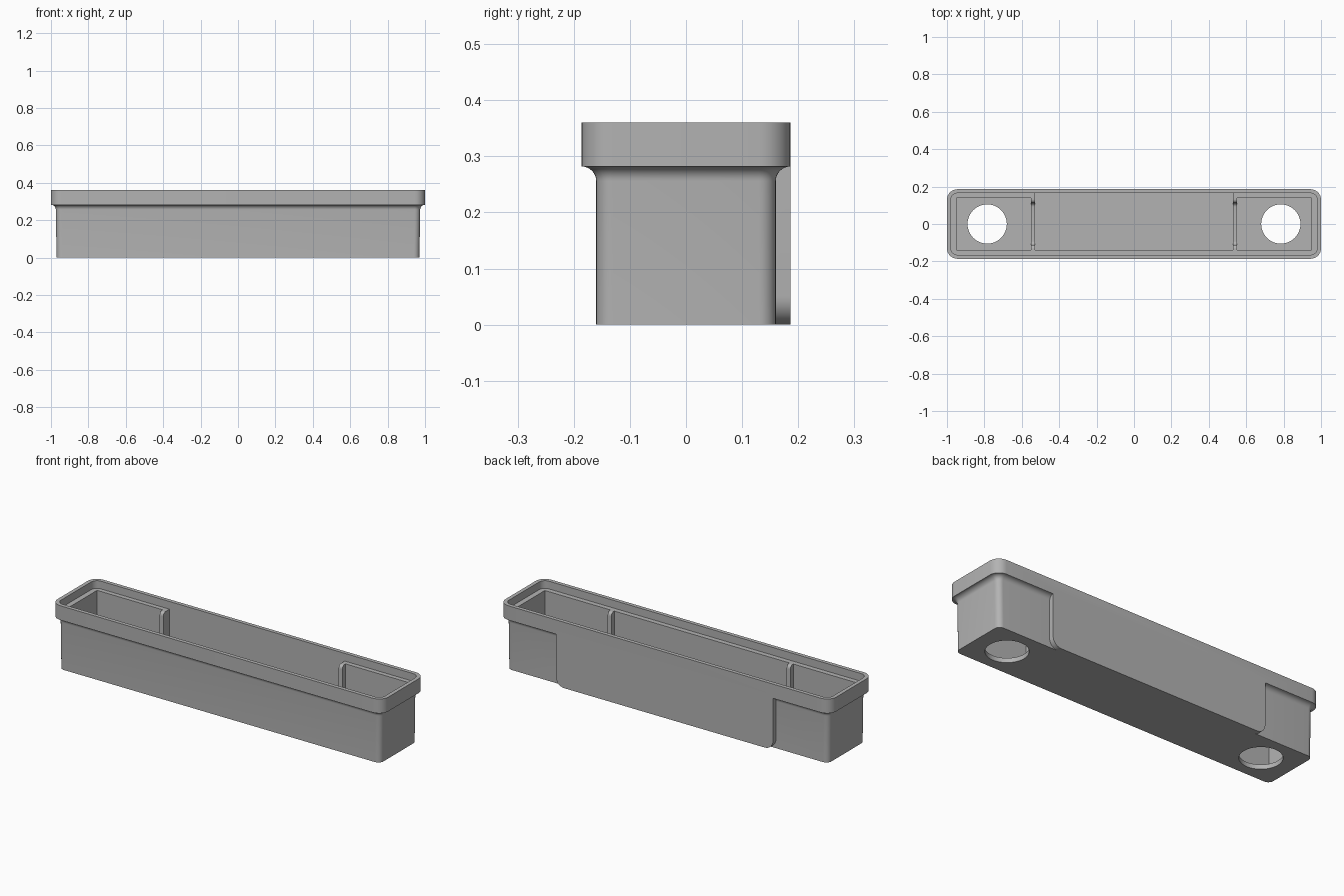
import bpy, bmesh
from math import sin, cos, pi

cube = bpy.data.objects.get("Cube")
if cube:
    bpy.data.objects.remove(cube)

grey = bpy.data.materials.new("grey plastic")
grey.use_nodes = True
COLOUR = (0.45, 0.45, 0.45, 1)
grey.diffuse_color = COLOUR
grey.node_tree.nodes["Principled BSDF"].inputs["Base Color"].default_value = COLOUR


def arc(cx, cy, r, start, end, n=8):
    """Points along an arc, angles in quarter turns."""
    angles = [(start + (end - start) * i / n) * pi / 2 for i in range(n + 1)]
    return [(cx + r * cos(a), cy + r * sin(a)) for a in angles]


def rounded_rect(hx, hy, r):
    corners = [(1, 1), (-1, 1), (-1, -1), (1, -1)]
    return [p for q, (sx, sy) in enumerate(corners)
            for p in arc(sx * (hx - r), sy * (hy - r), r, q, q + 1)]


def loft(name, rings):
    """Closed solid through rings of equal point count."""
    bm = bmesh.new()
    loops = [[bm.verts.new(p) for p in ring] for ring in rings]
    bm.faces.new(loops[0])
    bm.faces.new(loops[-1])
    for a, b in zip(loops, loops[1:]):
        for i in range(len(a)):
            j = (i + 1) % len(a)
            bm.faces.new((a[i], a[j], b[j], b[i]))
    bmesh.ops.recalc_face_normals(bm, faces=bm.faces)
    mesh = bpy.data.meshes.new(name)
    bm.to_mesh(mesh)
    bm.free()
    obj = bpy.data.objects.new(name, mesh)
    bpy.context.collection.objects.link(obj)
    mesh.materials.append(grey)
    return obj


def prism_z(name, outline, z0, z1, dx=0):
    return loft(name, [[(x + dx, y, z) for x, y in outline] for z in (z0, z1)])


def box(name, x0, x1, y0, y1, z0, z1):
    return prism_z(name, [(x0, y0), (x1, y0), (x1, y1), (x0, y1)], z0, z1)


def combine(target, other, operation):
    mod = target.modifiers.new(operation, 'BOOLEAN')
    mod.operation, mod.solver, mod.object = operation, 'EXACT', other
    bpy.context.view_layer.objects.active = target
    bpy.ops.object.modifier_apply(modifier=mod.name)
    bpy.data.objects.remove(other)


HX, HY, TOP, LEDGE, FLOOR = 1.0, 0.186, 0.36, 0.318, 0.025
STEP = 0.026                      # overhang of the rim over the body
RIM_Z = 0.282

# Outer shell: body, cove under the rim, rim
profile = [(STEP, 0)] + [(HX - x, z) for x, z in
                         arc(HX, RIM_Z - STEP, STEP, 2, 1)] + [(0, TOP)]
tray = loft("tray", [[(x, y, z) for x, y in
                      rounded_rect(HX - d - 0.004 * (d == STEP), HY - d, 0.056 - d)]
                     for d, z in profile])

# Raised middle of the back wall, with rounded lower corners
W, R = 0.656, 0.05
outline = (arc(-W + R, R, R, 2, 3) + arc(W - R, R, R, 3, 4)
           + [(W, RIM_Z + 0.02), (-W, RIM_Z + 0.02)])
back_panel = loft("back_panel", [[(x, y, z) for x, z in outline] for y in (0.1, HY)])
combine(tray, back_panel, 'UNION')

# Recess inside the rim and the middle compartment
combine(tray, prism_z("rim_recess", rounded_rect(HX - 0.021, HY - 0.021, 0.035),
                      LEDGE, 0.5), 'DIFFERENCE')
combine(tray, box("middle_pocket", -0.53, 0.53, -0.138, HY - 0.021, FLOOR, 0.34),
        'DIFFERENCE')

# Notch through each divider, leaving a fin on both walls
N, r = 0.112, 0.02
half = arc(N - r, FLOOR + 0.01 + r, r, 3, 4) + arc(N + r, LEDGE - r, r, 2, 1)
half += [(N + r, 0.34)]
notch = half + [(-y, z) for y, z in reversed(half)]

for side in (-1, 1):
    x0, x1 = sorted((side * 0.552, side * 0.95))
    combine(tray, box("end_pocket", x0, x1, -0.138, 0.14, FLOOR, 0.34), 'DIFFERENCE')
    cutter = loft("divider_notch", [[(side * x, y, z) for y, z in notch]
                                    for x in (0.51, 0.57)])
    combine(tray, cutter, 'DIFFERENCE')
    combine(tray, prism_z("floor_hole", arc(0, 0, 0.105, 0, 4, 48)[:-1], -0.1, 0.1,
                          side * 0.785), 'DIFFERENCE')

# Smooth the rounded parts, keep edges sharp
bpy.ops.object.select_all(action='DESELECT')
tray.select_set(True)
bpy.context.view_layer.objects.active = tray
bpy.ops.object.shade_smooth_by_angle(angle=pi / 6)
